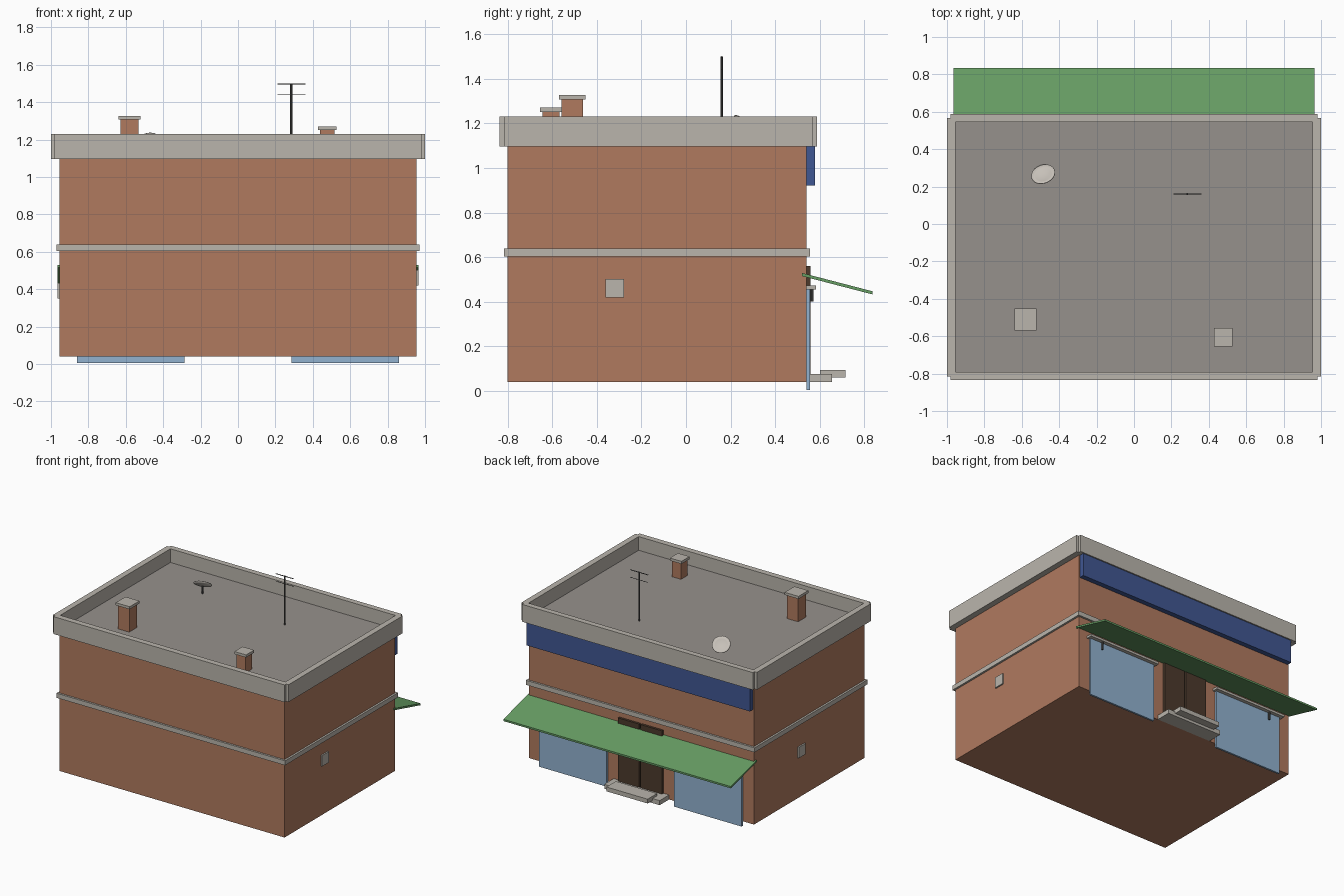
import bpy
import bmesh
from mathutils import Vector, Matrix

cube = bpy.data.objects.get("Cube")
if cube:
    bpy.data.objects.remove(cube, do_unlink=True)


def linear(c):
    c /= 255
    return c / 12.92 if c <= 0.04045 else ((c + 0.055) / 1.055) ** 2.4


def material(name, r, g, b):
    mat = bpy.data.materials.new(name)
    mat.use_nodes = True
    colour = (linear(r), linear(g), linear(b), 1)
    mat.diffuse_color = colour
    mat.node_tree.nodes["Principled BSDF"].inputs["Base Color"].default_value = colour
    return mat


brick = material("brick", 176, 122, 95)
concrete = material("concrete", 186, 181, 172)
roofing = material("roofing", 150, 145, 140)
glass = material("window_blue", 146, 178, 208)
green = material("awning_green", 103, 158, 100)
blue = material("sign_blue", 64, 87, 146)
wood = material("dark_wood", 76, 58, 44)
metal = material("dark_metal", 78, 78, 76)
dish_paint = material("dish_paint", 198, 192, 184)


def finish(name, bm, mat):
    bmesh.ops.recalc_face_normals(bm, faces=bm.faces)
    mesh = bpy.data.meshes.new(name)
    bm.to_mesh(mesh)
    bm.free()
    mesh.materials.append(mat)
    obj = bpy.data.objects.new(name, mesh)
    bpy.context.collection.objects.link(obj)
    return obj


def box(name, x, y, z, mat):
    """Box from (low, high) pairs on each axis."""
    bm = bmesh.new()
    bmesh.ops.create_cube(bm, size=1)
    for v in bm.verts:
        v.co = [(lo + hi) / 2 + c * (hi - lo) for c, (lo, hi) in zip(v.co, (x, y, z))]
    return finish(name, bm, mat)


def rod(name, start, end, radius, mat, sides=8):
    start, end = Vector(start), Vector(end)
    bm = bmesh.new()
    turn = (end - start).to_track_quat("Z", "Y").to_matrix().to_4x4()
    bmesh.ops.create_cone(bm, cap_ends=True, segments=sides, radius1=radius, radius2=radius,
                          depth=(end - start).length,
                          matrix=Matrix.Translation((start + end) / 2) @ turn)
    return finish(name, bm, mat)


# Main body, belt course and roof
W, FRONT, BACK = 0.955, -0.8, 0.54
box("brick_walls", (-W, W), (FRONT, BACK), (0.04, 1.1), brick)
box("belt_course", (-0.97, 0.97), (-0.815, 0.555), (0.603, 0.638), concrete)
box("roof_deck", (-0.96, 0.96), (-0.795, 0.55), (1.098, 1.125), roofing)

# Parapet strips, the side strips standing slightly proud at the corners
PARAPET = (1.097, 1.23)
box("parapet_front", (-0.98, 0.98), (-0.835, -0.79), PARAPET, concrete)
box("parapet_back", (-0.98, 0.98), (0.545, 0.588), PARAPET, concrete)
for side, s in (("left", 1), ("right", -1)):
    box("parapet_" + side, sorted((s * W, s * 1.0)), (-0.815, 0.568), PARAPET, concrete)

# Chimneys with caps
for name, cx, cy, half, top in (("tall", -0.58, -0.51, 0.048, 1.307),
                                ("short", 0.477, -0.605, 0.038, 1.25)):
    cap = half + 0.011
    box(name + "_chimney", (cx - half, cx + half), (cy - half, cy + half), (1.12, top), brick)
    box(name + "_chimney_cap", (cx - cap, cx + cap), (cy - cap, cy + cap),
        (top, top + 0.02), concrete)

# Aerial
AX, AY = 0.285, 0.16
rod("aerial_mast", (AX, AY, 1.12), (AX, AY, 1.5), 0.006, metal)
for name, z, radius in (("upper", 1.498, 0.003), ("lower", 1.44, 0.002)):
    rod("aerial_bar_" + name, (AX - 0.075, AY, z), (AX + 0.075, AY, z), radius, metal)

# Satellite dish: a shallow bowl tilted toward the back
bm = bmesh.new()
profile = [bm.verts.new((r, 0, 3 * r * r - 0.008)) for r in (0, 0.022, 0.044, 0.065)]
edges = [bm.edges.new(pair) for pair in zip(profile, profile[1:])]
bmesh.ops.spin(bm, geom=profile + edges, cent=(0, 0, 0), axis=(0, 0, 1),
               angle=6.283185, steps=24)
bmesh.ops.remove_doubles(bm, verts=bm.verts, dist=0.0001)
tilt = Vector((-0.25, 0.62, 0.74)).to_track_quat("Z", "Y").to_matrix().to_4x4()
bm.transform(Matrix.Translation((-0.485, 0.265, 1.19)) @ tilt)
dish = finish("satellite_dish", bm, dish_paint)
for poly in dish.data.polygons:
    poly.use_smooth = True
shell = dish.modifiers.new("thickness", "SOLIDIFY")
shell.thickness = 0.004
rod("dish_stand", (-0.48, 0.255, 1.12), (-0.48, 0.255, 1.18), 0.006, metal)

# Sign board under the parapet at the back
box("sign_board", (-0.947, 0.947), (BACK, 0.578), (0.92, 1.1), blue)

# Sloping awning
awning = box("awning", (-0.965, 0.965), (0.52, 0.835), (-0.007, 0.007), green)
for v in awning.data.vertices:
    v.co.z += 0.522 - (v.co.y - 0.52) * 0.26

# Shop windows, ledges, brackets, doors and side vents
for side, s in (("left", 1), ("right", -1)):
    box(side + "_shop_window", sorted((s * 0.285, s * 0.86)), (BACK, 0.555),
        (0.005, 0.463), glass)
    box(side + "_window_ledge", sorted((s * 0.265, s * 0.88)), (BACK, 0.583),
        (0.455, 0.473), concrete)
    rod(side + "_ledge_bracket", (s * 0.76, 0.563, 0.4), (s * 0.76, 0.563, 0.458), 0.008, metal)
    box(side + "_door", sorted((s * 0.006, s * 0.187)), (BACK, 0.558), (0.042, 0.56), wood)
box("left_vent", (W, 0.966), (-0.36, -0.278), (0.42, 0.503), concrete)
box("right_vent", (-0.966, -W), (-0.07, 0.012), (0.35, 0.433), concrete)

# Door steps
box("lower_step", (-0.235, 0.235), (BACK, 0.655), (0.04, 0.075), concrete)
box("upper_step", (-0.175, 0.175), (0.6, 0.715), (0.06, 0.093), concrete)
